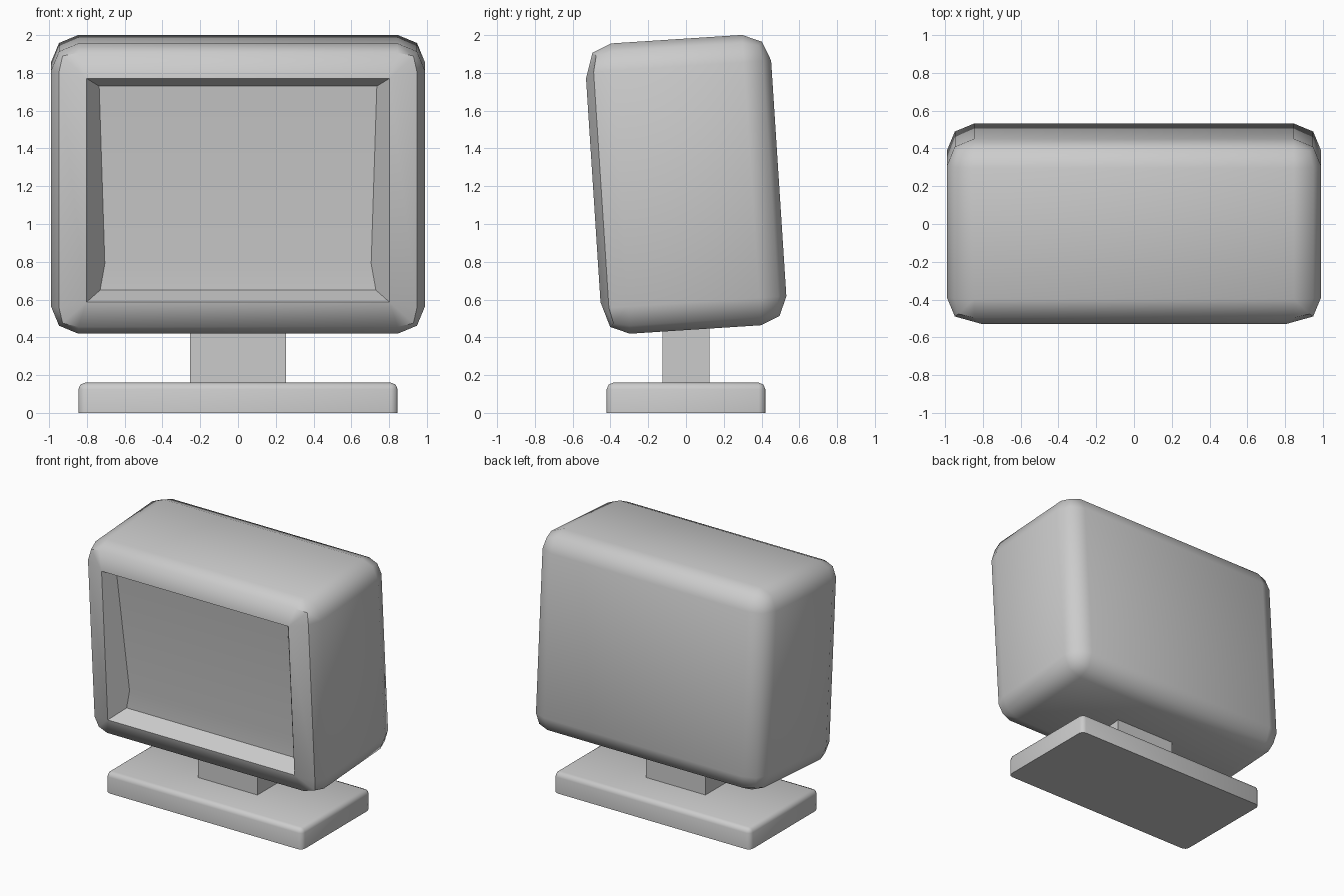
import bpy, bmesh, math
from mathutils import Matrix, Vector

cube = bpy.data.objects.get("Cube")
if cube:
    bpy.data.objects.remove(cube, do_unlink=True)

grey = bpy.data.materials.new("light_grey")
grey.use_nodes = True
colour = (0.6, 0.6, 0.6, 1)
grey.diffuse_color = colour
grey.node_tree.nodes["Principled BSDF"].inputs["Base Color"].default_value = colour


def box(size, centre=(0, 0, 0)):
    bm = bmesh.new()
    bmesh.ops.create_cube(bm, size=1)
    bmesh.ops.scale(bm, vec=size, verts=bm.verts)
    bmesh.ops.translate(bm, vec=centre, verts=bm.verts)
    return bm


def round_edges(bm, edges, radius):
    bmesh.ops.bevel(bm, geom=edges, offset=radius, offset_type='OFFSET',
                    segments=2, profile=0.5, affect='EDGES')


def finish(bm, name, matrix=None, smooth=True):
    bmesh.ops.recalc_face_normals(bm, faces=bm.faces)
    mesh = bpy.data.meshes.new(name)
    bm.to_mesh(mesh)
    bm.free()
    mesh.materials.append(grey)
    obj = bpy.data.objects.new(name, mesh)
    bpy.context.collection.objects.link(obj)
    if matrix:
        obj.matrix_world = matrix
    if smooth:
        bpy.ops.object.select_all(action='DESELECT')
        obj.select_set(True)
        bpy.context.view_layer.objects.active = obj
        bpy.ops.object.shade_smooth_by_angle(angle=math.radians(50))


# Foot plate, rounded everywhere but underneath
bm = box((1.69, 0.84, 0.16), (0, 0, 0.08))
upper = [e for e in bm.edges if max(v.co.z for v in e.verts) > 0.1]
round_edges(bm, upper, 0.035)
finish(bm, "foot_plate")

# Neck
finish(box((0.51, 0.25, 0.34), (0, 0, 0.32)), "neck", smooth=False)

# Monitor housing, leaning slightly forward
tilt = Matrix.Translation((0, 0, 1.21)) @ Matrix.Rotation(math.radians(3.7), 4, 'X')
bm = box((1.98, 0.984, 1.54))
round_edges(bm, bm.edges[:], 0.145)
front = min(bm.faces, key=lambda f: f.calc_center_median().y)
for v in front.verts:
    v.co.x *= 0.95
    v.co.z *= 0.95
rim = {(v.co.x > 0, v.co.z > 0): v for v in front.verts}
bmesh.ops.delete(bm, geom=[front], context='FACES_ONLY')

# Tapered recess with the screen at its back
to_local = tilt.inverted()
rows = [(0.735, -0.44, 1.73), (0.705, -0.325, 0.79), (0.73, -0.325, 0.65)]
sides = {s: [bm.verts.new(to_local @ Vector((x if s else -x, y, z)))
             for x, y, z in rows] for s in (True, False)}
left, right = sides[True], sides[False]
for i in range(2):
    bm.faces.new((left[i], right[i], right[i + 1], left[i + 1]))
for s, inner in sides.items():
    bm.faces.new([rim[s, True]] + inner + [rim[s, False]])
for top, i in ((True, 0), (False, 2)):
    bm.faces.new((rim[True, top], rim[False, top], right[i], left[i]))
finish(bm, "monitor_housing", tilt)
